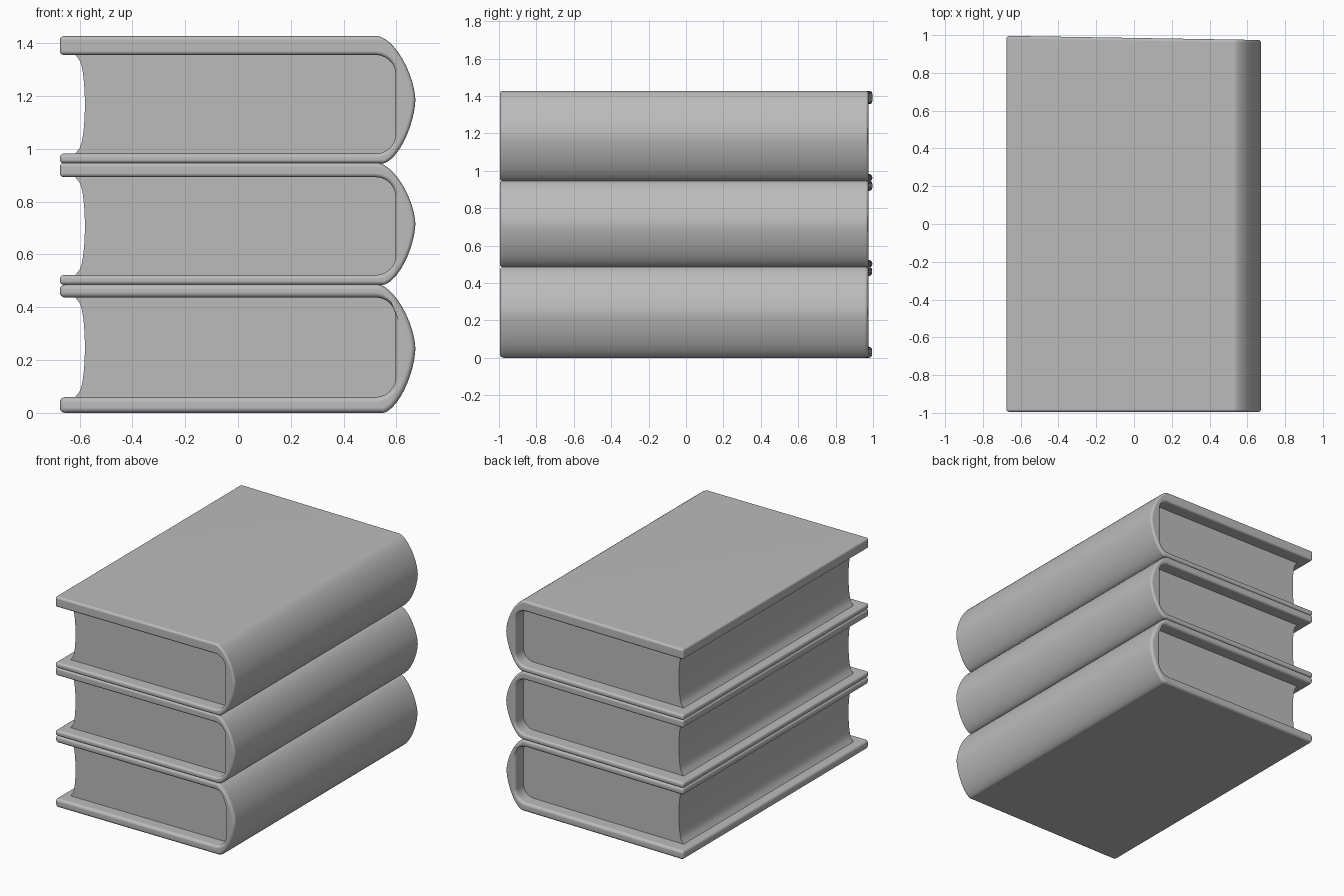
import bpy
import bmesh
import math

cube = bpy.data.objects.get("Cube")
if cube:
    bpy.data.objects.remove(cube, do_unlink=True)

grey = bpy.data.materials.new("plain grey")
grey.use_nodes = True
COLOUR = (0.5, 0.5, 0.5, 1)
grey.diffuse_color = COLOUR
grey.node_tree.nodes["Principled BSDF"].inputs["Base Color"].default_value = COLOUR

FORE_X, SPINE_X = -0.675, 0.672
INNER_X, CORNER = 0.597, 0.075


def spine_curve(z0, z1, steps=12):
    """Outer curve of the rounded spine, from bottom to top."""
    mid, half = (z0 + z1) / 2, (z1 - z0) / 2
    points = []
    for i in range(2 * steps + 1):
        a = -math.pi / 2 + math.pi * i / (2 * steps)
        start = 0.55 if a < 0 else 0.53
        across = max(math.cos(a), 0) ** 1.25
        up = math.copysign(abs(math.sin(a)) ** 1.25, a)
        points.append((start + (SPINE_X - start) * across, mid + half * up))
    return points


def inner_curve(z0, z1, steps=6):
    """Rounded inside of the spine, from bottom to top."""
    points = []
    for cz, a0 in ((z0 + CORNER, -math.pi / 2), (z1 - CORNER, 0)):
        for i in range(steps + 1):
            a = a0 + math.pi / 2 * i / steps
            points.append((INNER_X - CORNER + CORNER * math.cos(a), cz + CORNER * math.sin(a)))
    return points


def extrude_profile(name, profile, front, back, bevel=0):
    """Extrude an x-z outline along y; the back edge runs slightly askew."""
    bm = bmesh.new()
    face = bm.faces.new([bm.verts.new((x, front, z)) for x, z in profile])
    moved = bmesh.ops.extrude_face_region(bm, geom=[face])["geom"]
    for v in moved:
        if isinstance(v, bmesh.types.BMVert):
            v.co.y = back - 0.011 * v.co.x / SPINE_X
    bmesh.ops.recalc_face_normals(bm, faces=bm.faces)
    if bevel:
        sharp = [e for e in bm.edges if e.calc_face_angle(0) > math.radians(50)]
        bmesh.ops.bevel(bm, geom=sharp, offset=bevel, segments=4, profile=0.5,
                        affect='EDGES', clamp_overlap=True)
    mesh = bpy.data.meshes.new(name)
    bm.to_mesh(mesh)
    bm.free()
    mesh.materials.append(grey)
    obj = bpy.data.objects.new(name, mesh)
    bpy.context.collection.objects.link(obj)
    bpy.ops.object.select_all(action='DESELECT')
    obj.select_set(True)
    bpy.context.view_layer.objects.active = obj
    bpy.ops.object.shade_smooth_by_angle(angle=math.radians(40))
    normals = obj.modifiers.new("Weighted Normal", 'WEIGHTED_NORMAL')
    normals.keep_sharp = True
    return obj


def book(name, z0, page0, page1, z1):
    # Cover: one folded board wrapped around the spine
    outer = [(FORE_X, z0)] + spine_curve(z0, z1) + [(FORE_X, z1)]
    inner = [(FORE_X, page0)] + inner_curve(page0, page1) + [(FORE_X, page1)]
    extrude_profile(name + "_cover", outer + inner[::-1], -0.995, 0.985,
                    min(page0 - z0, z1 - page1) * 0.4)
    # Pages: block with a hollow fore edge, set back from the cover
    steps = 16
    fore = []
    for i in range(steps + 1):
        t = 1 - 2 * i / steps
        hollow = 0.018 * t * t + 0.018 * t ** 10
        fore.append((-0.58 - hollow, (page0 + page1) / 2 + (page1 - page0) / 2 * t))
    extrude_profile(name + "_pages", inner_curve(page0, page1) + fore, -0.91, 0.895)


book("bottom_book", 0.0, 0.06, 0.437, 0.487)
book("middle_book", 0.485, 0.522, 0.893, 0.947)
book("top_book", 0.945, 0.982, 1.356, 1.427)
